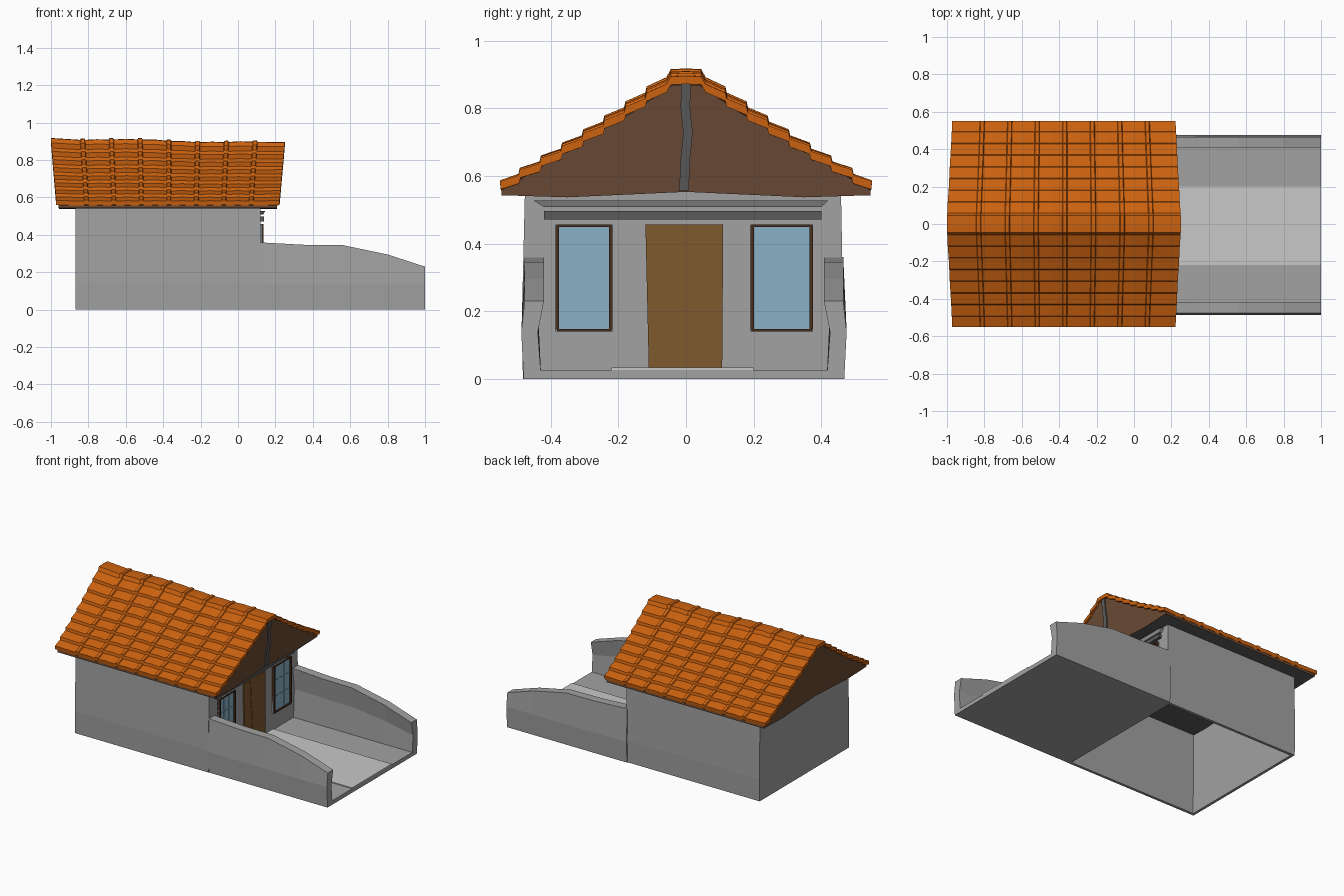
import bpy, bmesh, math

if "Cube" in bpy.data.objects:
    bpy.data.objects.remove(bpy.data.objects["Cube"])


def material(name, r, g, b):
    m = bpy.data.materials.new(name)
    m.diffuse_color = (r, g, b, 1)
    m.use_nodes = True
    m.node_tree.nodes["Principled BSDF"].inputs["Base Color"].default_value = m.diffuse_color
    return m


TILE = material("orange tile", 0.60, 0.122, 0.005)
WALL = material("grey plaster", 0.36, 0.36, 0.36)
PATH = material("light stone", 0.58, 0.58, 0.58)
DARK = material("dark grey", 0.105, 0.105, 0.105)
DOOR = material("door brown", 0.215, 0.10, 0.028)
GABLE = material("gable brown", 0.145, 0.068, 0.036)
FRAME = material("frame brown", 0.065, 0.026, 0.012)
GLASS = material("window blue", 0.25, 0.44, 0.56)


def finish(name, bm, mats):
    bmesh.ops.recalc_face_normals(bm, faces=bm.faces)
    me = bpy.data.meshes.new(name)
    bm.to_mesh(me)
    bm.free()
    for m in mats:
        me.materials.append(m)
    ob = bpy.data.objects.new(name, me)
    bpy.context.collection.objects.link(ob)
    return ob


def loft(name, rings, mats, caps="ngon", loop=False):
    """Skin closed rings of equal length; caps: ngon, strip (folded ring) or none."""
    bm = bmesh.new()
    vs = [[bm.verts.new(p) for p in r] for r in rings]
    n = len(vs[0])
    pairs = list(zip(vs, vs[1:])) + ([(vs[-1], vs[0])] if loop else [])
    for a, b in pairs:
        for i in range(n):
            j = (i + 1) % n
            bm.faces.new((a[i], a[j], b[j], b[i]))
    if not loop:
        for r in (vs[0], vs[-1]):
            if caps == "ngon":
                bm.faces.new(r)
            else:
                for i in range(n // 2 - 1):
                    bm.faces.new((r[i], r[i + 1], r[n - 2 - i], r[n - 1 - i]))
    return finish(name, bm, mats)


def box(name, x, y, z, mat):
    rings = [[(x[0], y[0], k), (x[1], y[0], k), (x[1], y[1], k), (x[0], y[1], k)] for k in z]
    return loft(name, rings, [mat])


# House walls: hollow and open underneath
def wall_ring(z, y0, y1, t):
    return [(-0.87 + t, y0 + t, z), (0.12 - t, y0 + t, z),
            (0.12 - t, y1 - t, z), (-0.87 + t, y1 - t, z)]


loft("house_walls", [wall_ring(0, -0.482, 0.462, 0), wall_ring(0.15, -0.486, 0.466, 0),
                     wall_ring(0.565, -0.476, 0.458, 0), wall_ring(0.565, -0.476, 0.458, 0.018),
                     wall_ring(0, -0.482, 0.462, 0.018)], [WALL], loop=True)


# Roof ends lean outward towards the ridge
def lean(x, z, inset=0.0):
    t = min(max((z - 0.55) / 0.36, 0), 1)
    half = 0.595 + 0.03 * t - inset
    return -0.375 + x * half


def roof_z(y):
    s = (y - 0.05) / 0.5
    return 0.893 - 0.37 * s + 0.045 * s * s


# Stepped tile profile, mirrored across the ridge
ROWS = 8
half = [(0.0, 0.915), (0.045, 0.913)]
for i in range(ROWS):
    y0, y1 = 0.05 + 0.5 * i / ROWS, 0.05 + 0.5 * (i + 1) / ROWS
    half += [(y0 + 0.008, roof_z(y0) - 0.004), (y1 + 0.004, roof_z(y1) + 0.014)]
half[-1] = (0.55, roof_z(0.55) + 0.012)
profile = [(-y, z) for y, z in reversed(half[1:])] + half

# Stations along the roof: flat tiles with a narrow raised roll between columns
stations = [(-1.0, 0.004)]
for k in range(7):
    b = -0.82 + 0.15 * k
    c = (b + 0.375) / 0.61
    stations += [(c - 0.022, 0), (c - 0.016, 0.007), (c + 0.016, 0.007), (c + 0.022, 0)]
    if k < 6:
        stations.append((c + 0.123, 0.003))
stations.append((1.0, 0.004))

rings = []
for x, bump in stations:
    top, under = [], []
    for y, z in profile:
        t = max((z - 0.58) / 0.33, 0)
        zz = z + bump - t * (0.012 * (x + 1) + 0.004 * math.sin(x * 6))
        px = lean(x, z)
        top.append((px, y, zz))
        under.append((px, y * 0.995, zz - 0.024))
    rings.append(top + under[::-1])
loft("roof_tiles", rings, [TILE], caps="strip")

# Gable body under the tiles, with dark soffit
gh = [(0.04, 0.885), (0.15, roof_z(0.15) - 0.012), (0.3, roof_z(0.3) - 0.012),
      (0.45, roof_z(0.45) - 0.012), (0.545, 0.558), (0.545, 0.543), (0.35, 0.537)]
outline = gh + [(0, 0.553)] + [(-y, z) for y, z in reversed(gh)]
gable = loft("gable_body", [[(lean(s, z, 0.012), y, z - (0.016 * (s + 1) / 2 if z > 0.8 else 0))
                             for y, z in outline] for s in (-1, 1)], [GABLE, DARK])
for f in gable.data.polygons:
    if f.normal.z < -0.5:
        f.material_index = 1

# Slightly crooked post on the front gable
post = []
for y, z in ((-0.006, 0.557), (-0.002, 0.65), (0.006, 0.73), (-0.002, 0.80), (0.0, 0.885)):
    x = lean(1, z, 0.012)
    post.append([(x - 0.02, y - 0.014, z), (x + 0.008, y - 0.014, z),
                 (x + 0.008, y + 0.014, z), (x - 0.02, y + 0.014, z)])
loft("gable_post", post, [DARK])

# Ledge and beam above the door
loft("front_ledge", [[(0.11, -0.42, 0.508), (0.135, -0.42, 0.508), (0.135, 0.40, 0.508), (0.11, 0.40, 0.508)],
                     [(0.11, -0.45, 0.527), (0.145, -0.45, 0.527), (0.145, 0.42, 0.527), (0.11, 0.42, 0.527)]],
     [WALL])
box("front_beam", (0.11, 0.138), (-0.42, 0.40), (0.472, 0.497), DARK)

# Door of three planks
cuts_low, cuts_high = (-0.11, -0.027, 0.033, 0.107), (-0.12, -0.055, 0.025, 0.11)
for i in range(3):
    x1 = 0.128 if i != 1 else 0.131
    loft("door_plank_%d" % (i + 1),
         [[(0.11, c[i], z), (x1, c[i], z), (x1, c[i + 1], z), (0.11, c[i + 1], z)]
          for c, z in ((cuts_low, 0.03), (cuts_high, 0.457))], [DOOR])


# Windows: pane, dark frame and slim glazing bars
def window(side, y0, y1, z0=0.14, z1=0.457):
    w = 0.011
    box(side + "_pane", (0.115, 0.125), (y0, y1), (z0, z1), GLASS)
    for n, a, b in (("a", y0, y0 + w), ("b", y1 - w, y1)):
        box(side + "_frame_side_" + n, (0.115, 0.137), (a, b), (z0 + 0.006, z1 - 0.004), FRAME)
    for n, a, b in (("low", z0, z0 + w * 0.7), ("top", z1 - w * 0.7, z1)):
        box(side + "_frame_" + n, (0.115, 0.135), (y0 + 0.004, y1 - 0.004), (a, b), FRAME)
    for i in (1, 2):
        y = y0 + (y1 - y0) * i / 3
        z = z0 + (z1 - z0) * i / 3
        box(side + "_upright_bar_%d" % i, (0.12, 0.128), (y - 0.004, y + 0.004), (z0, z1), GLASS)
        box(side + "_cross_bar_%d" % i, (0.12, 0.1275), (y0, y1), (z - 0.003, z + 0.003), GLASS)


window("left_window", -0.386, -0.217)
window("right_window", 0.19, 0.376)

# Yard floor with a lighter path down the middle
box("yard_floor", (0.10, 1.0), (-0.478, 0.462), (0, 0.027), WALL)
box("yard_path", (0.115, 1.0), (-0.22, 0.20), (0.026, 0.033), PATH)

# Low yard walls, stepping down towards the open end
for name, s, off in (("yard_wall_front", -1, 0.0), ("yard_wall_back", 1, -0.012)):
    sections = []
    for x, h in ((0.11, 0.36), (0.35, 0.347), (0.56, 0.345), (0.80, 0.295), (1.0, 0.23)):
        cs = [(0.48, 0), (0.487, 0.14), (0.477, h), (0.42, h), (0.438, h * 0.6), (0.428, 0)]
        sections.append([(x, s * (y + off), z) for y, z in cs])
    loft(name, sections, [WALL])
